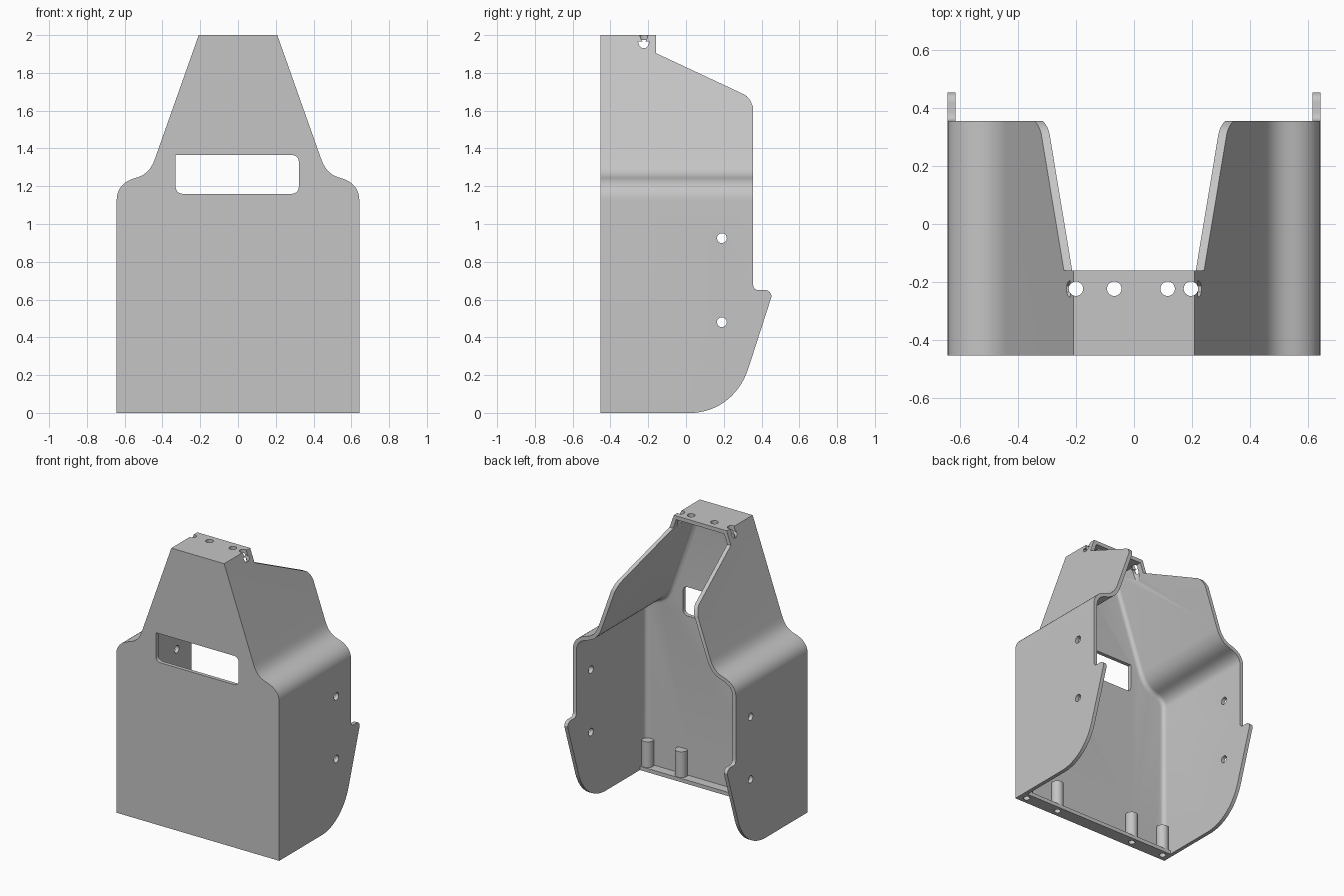
import bpy, bmesh, math
from mathutils import Vector

if "Cube" in bpy.data.objects:
    bpy.data.objects.remove(bpy.data.objects["Cube"], do_unlink=True)

FRONT, BACK, WALL = -0.453, 0.453, 0.027

grey = bpy.data.materials.new("plain_grey")
grey.use_nodes = True
grey.diffuse_color = (0.56, 0.56, 0.56, 1)
grey.node_tree.nodes["Principled BSDF"].inputs["Base Color"].default_value = (0.56, 0.56, 0.56, 1)


def bezier(a, b, c, d, n=10):
    """Points along a cubic curve, both ends included."""
    a, b, c, d = map(Vector, (a, b, c, d))
    ts = [i / n for i in range(n + 1)]
    return [tuple(a*(1-t)**3 + b*3*t*(1-t)**2 + c*3*t*t*(1-t) + d*t**3) for t in ts]


def inset(pts, d):
    """Offset a counter-clockwise outline inwards with mitred corners."""
    out = []
    for i, p in enumerate(pts):
        p = Vector(p)
        e1 = (p - Vector(pts[i - 1])).normalized()
        e2 = (Vector(pts[(i + 1) % len(pts)]) - p).normalized()
        n1, n2 = Vector((-e1.y, e1.x)), Vector((-e2.y, e2.x))
        out.append(tuple(p + (n1 + n2) * d / (1 + n1.dot(n2))))
    return out


def prism(name, pts, axis, lo, hi, fillet=0):
    """Extrude an outline along X, Y or Z; optionally round its low end."""
    place = {"X": lambda u, v, t: (t, u, v),
             "Y": lambda u, v, t: (u, t, v),
             "Z": lambda u, v, t: (u, v, t)}[axis]
    bm = bmesh.new()
    low = [bm.verts.new(place(u, v, lo)) for u, v in pts]
    high = [bm.verts.new(place(u, v, hi)) for u, v in pts]
    cap = bm.faces.new(low)
    bm.faces.new(high[::-1])
    for i in range(len(pts)):
        bm.faces.new((low[i - 1], low[i], high[i], high[i - 1]))
    bmesh.ops.recalc_face_normals(bm, faces=bm.faces)
    if fillet:
        bmesh.ops.bevel(bm, geom=list(cap.edges), offset=fillet, segments=5,
                        profile=0.5, affect='EDGES', clamp_overlap=False)
    me = bpy.data.meshes.new(name)
    bm.to_mesh(me)
    bm.free()
    me.materials.append(grey)
    ob = bpy.data.objects.new(name, me)
    bpy.context.collection.objects.link(ob)
    return ob


def circle(u, v, r, n=24):
    return [(u + r*math.cos(2*math.pi*i/n), v + r*math.sin(2*math.pi*i/n)) for i in range(n)]


def rect(u0, u1, v0, v1):
    return [(u0, v0), (u1, v0), (u1, v1), (u0, v1)]


def combine(target, tool, operation):
    """Apply a boolean and discard the helper."""
    tool.hide_render = True
    mod = target.modifiers.new("bool", 'BOOLEAN')
    mod.operation, mod.object, mod.solver = operation, tool, 'EXACT'
    bpy.context.view_layer.objects.active = target
    bpy.ops.object.modifier_apply(modifier=mod.name)
    bpy.data.objects.remove(tool, do_unlink=True)


# Front outline: straight sides, S-shaped shoulders, tapering neck
half = ([(0.642, 0)]
        + bezier((0.642, 1.13), (0.642, 1.19), (0.60, 1.228), (0.545, 1.243))
        + bezier((0.545, 1.243), (0.49, 1.258), (0.462, 1.285), (0.44, 1.345))[1:]
        + [(0.208, 2.0)])
outline = half + [(-x, z) for x, z in reversed(half)]

# Side outline: flat front, sloped upper back, hooked lower fin
side = ([(FRONT, -0.0), (0.03, 0)]
        + bezier((0.04, 0), (0.18, 0.01), (0.285, 0.10), (0.33, 0.235), 14)
        + [(BACK - 0.002, 0.61)]
        + bezier((BACK, 0.62), (BACK - 0.005, 0.64), (0.435, 0.65), (0.42, 0.65), 5)
        + bezier((0.385, 0.65), (0.365, 0.65), (0.355, 0.66), (0.355, 0.685), 5)
        + bezier((0.355, 1.62), (0.345, 1.645), (0.335, 1.67), (0.31, 1.685), 6)
        + [(-0.16, 1.905), (-0.16, 2.0), (FRONT, 2.0)])

shell = prism("housing_shell", outline, "Y", FRONT, 0.6)
combine(shell, prism("side_trim", side, "X", -1, 1), 'INTERSECT')

# Hollow interior, open at the back and bottom, rounded where it meets the front wall
inner = inset(outline, WALL)
inner[0] = (inner[0][0], -0.2)
inner[-1] = (inner[-1][0], -0.2)
combine(shell, prism("cavity", inner, "Y", FRONT + WALL, 0.9, 0.03), 'DIFFERENCE')

# Narrow bottom flange with four screw posts
combine(shell, prism("bottom_flange", rect(-0.63, 0.63, FRONT + 0.01, -0.36),
                     "Z", 0, WALL), 'UNION')
for x in (-0.585, -0.32, 0.32, 0.585):
    combine(shell, prism("screw_post", circle(x, -0.405, 0.041), "Z", 0.005, 0.21), 'UNION')
for x in (-0.585, -0.32, 0.32, 0.585):
    combine(shell, prism("screw_hole", circle(x, -0.405, 0.022), "Z", -0.1, 0.16), 'DIFFERENCE')

# Front window with one square corner
r, k = 0.035, 0.016
x0, x1, z0, z1 = -0.33, 0.322, 1.16, 1.365
window = (bezier((x0, z0 + r), (x0, z0 + k), (x0 + k, z0), (x0 + r, z0), 6)
          + bezier((x1 - r, z0), (x1 - k, z0), (x1, z0 + k), (x1, z0 + r), 6)
          + bezier((x1, z1 - r), (x1, z1 - k), (x1 - k, z1), (x1 - r, z1), 6)
          + [(x0, z1)])
combine(shell, prism("window_cut", window, "Y", -0.6, -0.3), 'DIFFERENCE')

# Mounting holes through both sides
for z in (0.48, 0.925):
    combine(shell, prism("side_hole", circle(0.19, z, 0.026), "X", -1, 1), 'DIFFERENCE')

# Top plate holes; the outer pair also break through the sloped walls
for x in (-0.2, -0.068, 0.116, 0.196):
    combine(shell, prism("top_hole", circle(x, -0.223, 0.025), "Z", 1.85, 2.1), 'DIFFERENCE')
notch = [(-0.254, 1.966), (-0.248, 1.945), (-0.235, 1.932), (-0.213, 1.932),
         (-0.2, 1.945), (-0.194, 1.966)]
combine(shell, prism("side_notch", notch, "X", -0.5, 0.5), 'DIFFERENCE')

# Smooth the rounded areas, keep the corners crisp
bpy.ops.object.select_all(action='DESELECT')
shell.select_set(True)
bpy.context.view_layer.objects.active = shell
bpy.ops.object.shade_smooth_by_angle(angle=math.radians(30))
